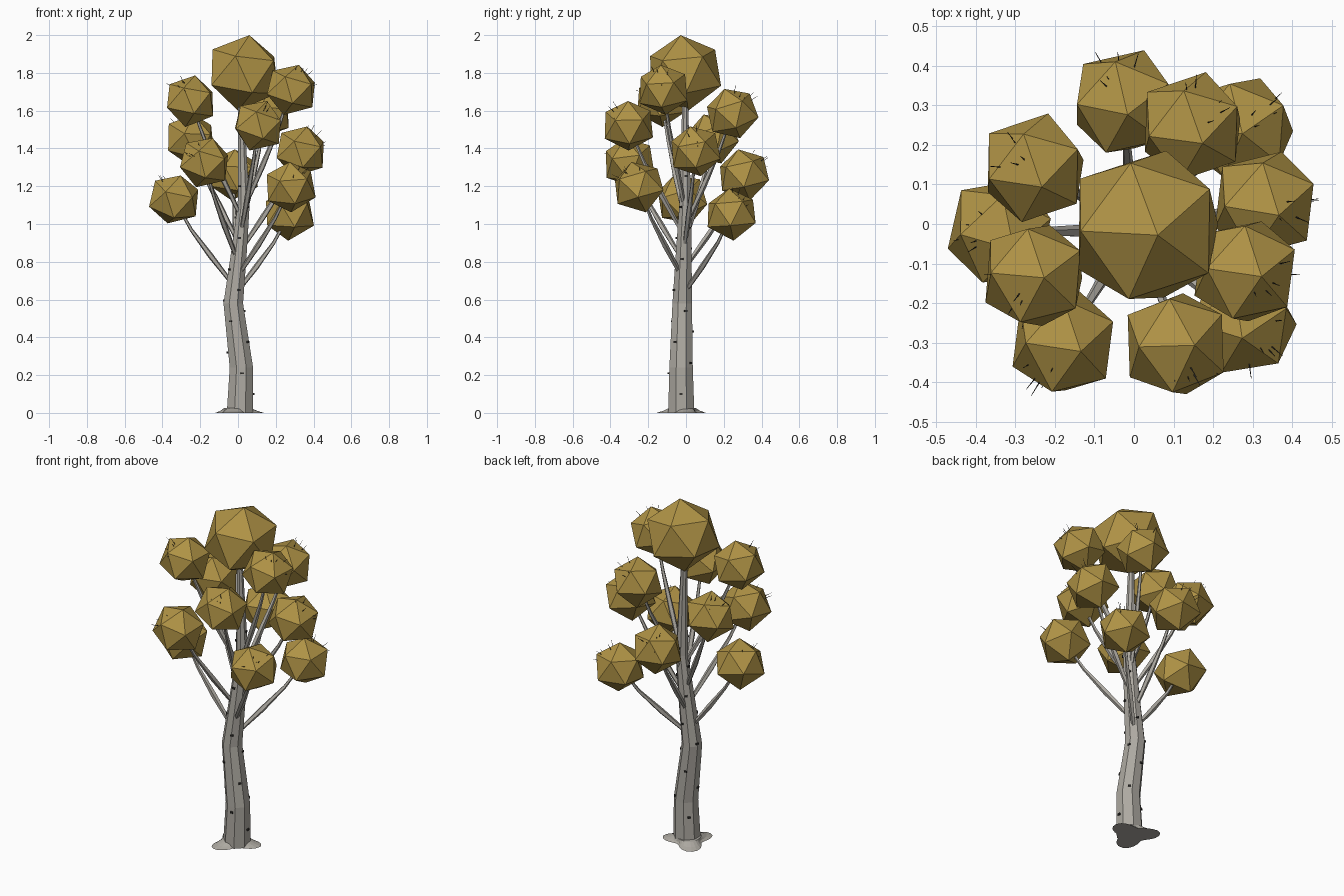
import bpy, bmesh, math, random
from mathutils import Vector, Matrix, Euler

if "Cube" in bpy.data.objects:
    bpy.data.objects.remove(bpy.data.objects["Cube"])

random.seed(4)


def material(name, color):
    m = bpy.data.materials.new(name)
    m.diffuse_color = (*color, 1)
    m.use_nodes = True
    m.node_tree.nodes["Principled BSDF"].inputs["Base Color"].default_value = m.diffuse_color
    return m


BARK = material("bark", (0.42, 0.40, 0.36))
LEAF = material("golden_leaves", (0.43, 0.29, 0.06))
DARK = material("dark_bark", (0.035, 0.033, 0.03))


def finish(bm, name, mat):
    bmesh.ops.recalc_face_normals(bm, faces=bm.faces)
    me = bpy.data.meshes.new(name)
    bm.to_mesh(me)
    bm.free()
    me.materials.append(mat)
    ob = bpy.data.objects.new(name, me)
    bpy.context.collection.objects.link(ob)
    return ob


def loft(bm, rings):
    """Skin a list of equal-length point rings and cap both ends."""
    rows = [[bm.verts.new(p) for p in ring] for ring in rings]
    n = len(rows[0])
    for a, b in zip(rows, rows[1:]):
        for i in range(n):
            j = (i + 1) % n
            bm.faces.new((a[i], a[j], b[j], b[i]))
    bm.faces.new(rows[0][::-1])
    bm.faces.new(rows[-1])


def tube(bm, pts, radii, sides):
    rings = []
    for k, p in enumerate(pts):
        d = pts[min(k + 1, len(pts) - 1)] - pts[max(k - 1, 0)]
        u = d.cross(Vector((0.3, 0.9, 0.1))).normalized()
        v = d.normalized().cross(u)
        rings.append([p + radii[k] * (math.cos(t) * u + math.sin(t) * v)
                      for t in (2 * math.pi * i / sides for i in range(sides))])
    loft(bm, rings)


# Trunk: bent, tapering path of (x, y, z, radius)
TRUNK = [(0.010, -0.025, 0.0, 0.075), (0.018, -0.026, 0.24, 0.067),
         (-0.025, -0.02, 0.58, 0.056), (0.005, -0.012, 0.85, 0.045),
         (0.03, -0.004, 1.1, 0.034), (0.022, -0.004, 1.4, 0.024),
         (0.012, -0.005, 1.75, 0.014)]


def trunk_at(z):
    """Centre of the trunk and its radius at height z."""
    for a, b in zip(TRUNK, TRUNK[1:]):
        if z <= b[2]:
            x, y, _, r = (p + (q - p) * (z - a[2]) / (b[2] - a[2]) for p, q in zip(a, b))
            return Vector((x, y, z)), r


def ring(x, y, z, r, n=8):
    return [(x + r * math.cos(2 * math.pi * (i + 0.5) / n),
             y + r * math.sin(2 * math.pi * (i + 0.5) / n), z) for i in range(n)]


bm = bmesh.new()
loft(bm, [ring(*s) for s in TRUNK])
finish(bm, "trunk", BARK)

# Root flare: thin three-lobed skirt
bm = bmesh.new()
rows = []
for z, base, lobe in ((0, 0.112, 0.036), (0.01, 0.09, 0.022), (0.026, 0.07, 0.004)):
    row = []
    for i in range(30):
        t = 2 * math.pi * i / 30
        r = base + lobe * math.cos(3 * (t - math.radians(12)))
        row.append((-0.006 + r * math.cos(t), -0.016 + r * math.sin(t), z))
    rows.append(row)
loft(bm, rows)
finish(bm, "root_flare", BARK)

# Bark knots: small dark chips on the trunk surface
bm = bmesh.new()
for k in range(22):
    t = k * 2.4
    pos, r = trunk_at(0.1 + k * 0.055)
    pos += Vector((math.cos(t), math.sin(t), 0)) * r * 0.95
    bmesh.ops.create_cube(bm, size=1, matrix=Matrix.Translation(pos)
                          @ Matrix.Rotation(t, 4, 'Z')
                          @ Matrix.Diagonal((0.012, 0.016, 0.010, 1)))
finish(bm, "bark_knots", DARK)

# Leaf clumps, lowest first; each hangs on a branch from the trunk
CLUMPS = [(0.27, 0.24, 1.05), (-0.338, -0.02, 1.13), (0.277, -0.25, 1.195),
          (-0.025, 0.307, 1.26), (-0.178, -0.30, 1.325), (0.332, 0.05, 1.385),
          (-0.253, 0.14, 1.45), (0.107, -0.305, 1.52), (0.147, 0.245, 1.585),
          (-0.253, -0.13, 1.65), (0.282, -0.12, 1.71)]


def clump(name, center, radius, rot):
    """Low-poly ball, slightly fuller around its middle."""
    bm = bmesh.new()
    bmesh.ops.create_icosphere(bm, subdivisions=1, radius=radius,
                               matrix=Matrix.Rotation(math.radians(36), 4, 'Z'))
    for v in bm.verts:
        h = v.co.z / radius
        if abs(h) < 0.9:
            w, lift = (1.0, 0.04) if h > 0 else (1.08, 0.06)
            v.co = (v.co.x * w, v.co.y * w, v.co.z + lift * radius)
    bm.transform(Matrix.Translation(center) @ rot.to_matrix().to_4x4())
    return finish(bm, name, LEAF)


clump("crown_clump", (0.03, -0.008, 1.8), 0.203, Euler((0.1, 0.15, 0)))
branches, twigs = bmesh.new(), bmesh.new()
for i, c in enumerate(CLUMPS):
    c = Vector(c)
    clump(f"leaf_clump_{i + 1}", c, 0.139,
          Euler([random.uniform(0, 0.35), random.uniform(0, 0.35), random.uniform(-0.15, 0.05)]))
    # Branch sweeping outward then up, thickest in the middle
    a, _ = trunk_at(0.62 + 0.045 * i)
    m1 = a.lerp(c, 0.4) - Vector((0, 0, 0.02))
    m2 = a.lerp(c, 0.72) - Vector((0, 0, 0.03))
    tube(branches, [a, m1, m2, c], [0.01, 0.016, 0.010, 0.006], 5)
    # Fine twigs poking through the outer side
    out = (Vector((c.x, c.y, 0)).normalized() + Vector((0, 0, 1.0))).normalized()
    for k in range(5):
        d = (out + 0.5 * Vector([random.uniform(-1, 1) for _ in range(3)])).normalized()
        tube(twigs, [c + d * 0.04, c + d * random.uniform(0.13, 0.165)], [0.004, 0.0008], 3)
finish(branches, "branches", BARK)
finish(twigs, "twigs", DARK)
